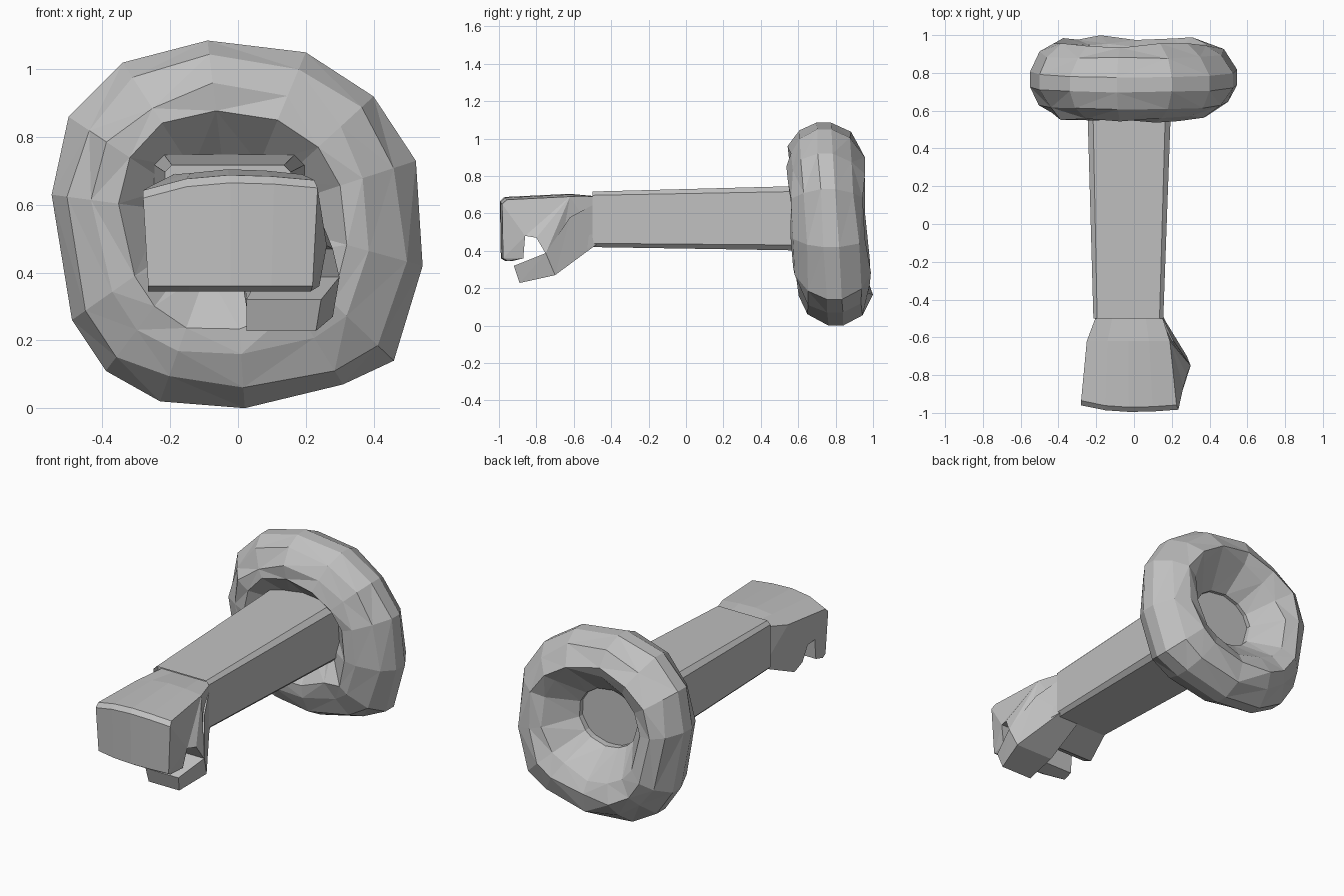
import bpy, bmesh, math, random
from mathutils import Vector

random.seed(11)
cube = bpy.data.objects.get("Cube")
if cube:
    bpy.data.objects.remove(cube)

grey = bpy.data.materials.new("plain grey")
grey.use_nodes = True
colour = (0.53, 0.53, 0.53, 1)
grey.diffuse_color = colour
grey.node_tree.nodes["Principled BSDF"].inputs["Base Color"].default_value = colour


def finish(name, bm):
    bmesh.ops.recalc_face_normals(bm, faces=bm.faces)
    mesh = bpy.data.meshes.new(name)
    bm.to_mesh(mesh)
    bm.free()
    mesh.materials.append(grey)
    obj = bpy.data.objects.new(name, mesh)
    bpy.context.collection.objects.link(obj)


def loft(bm, rings, closed=False):
    """Skin matching rings of points; cap the ends unless closed."""
    loops = [[bm.verts.new(p) for p in ring] for ring in rings]
    pairs = list(zip(loops, loops[1:]))
    if closed:
        pairs.append((loops[-1], loops[0]))
    for a, b in pairs:
        for i in range(len(a)):
            j = (i + 1) % len(a)
            bm.faces.new((a[i], a[j], b[j], b[i]))
    if closed:
        return []
    return [bm.faces.new(loops[0]), bm.faces.new(loops[-1])]


def chamfered(y, x0, x1, z0, z1, c):
    return [(x0 + c, y, z0), (x1 - c, y, z0), (x1, y, z0 + c), (x1, y, z1 - c),
            (x1 - c, y, z1), (x0 + c, y, z1), (x0, y, z1 - c), (x0, y, z0 + c)]


# Sleeve: tapered chamfered box with a recessed cuff
bm = bmesh.new()
caps = loft(bm, [chamfered(-0.5, -0.215, 0.155, 0.42, 0.717, 0.02),
                 chamfered(0.74, -0.25, 0.2, 0.4, 0.75, 0.03)])
bmesh.ops.inset_region(bm, faces=[caps[0]], thickness=0.022)
bmesh.ops.translate(bm, verts=caps[0].verts, vec=(0, 0.04, 0))
finish("sleeve", bm)

# Fist: C-shaped side profile (y, z, right x, left x) bowed across the knuckles
fist = [(-0.46, 0.69, -0.19, 0.14), (-0.62, 0.705, -0.25, 0.19),
        (-0.97, 0.688, -0.28, 0.225), (-0.995, 0.665, -0.28, 0.235),
        (-0.99, 0.36, -0.265, 0.22), (-0.965, 0.345, -0.265, 0.215),
        (-0.87, 0.36, -0.26, 0.24), (-0.86, 0.48, -0.26, 0.262),
        (-0.8, 0.47, -0.255, 0.28), (-0.75, 0.385, -0.255, 0.3),
        (-0.68, 0.35, -0.25, 0.25), (-0.46, 0.44, -0.19, 0.14)]


def fist_section(side):
    ring = []
    bow = side * side
    for i, (y, z, x0, x1) in enumerate(fist):
        x = x0 + (x1 - x0) * (side + 1) / 2
        drop = bow * (0.045 if side < 0 else 0.015) if i in (1, 2, 3) else 0
        back = bow * (0.035 if side < 0 else 0.012) if 2 <= i <= 5 else 0
        ring.append((x, y + back, z - drop))
    return ring


bm = bmesh.new()
for cap in loft(bm, [fist_section(s / 2) for s in range(-2, 3)]):
    # Fan the side of the hand out from the back of the top edge
    corners = list(cap.verts)
    for i, j in ((3, 7), (1, 7), (1, 8), (1, 9)):
        bmesh.ops.connect_verts(bm, verts=[corners[i], corners[j]])
bmesh.ops.triangulate(bm, faces=[f for f in bm.faces if len(f.verts) > 4])
finish("fist", bm)

# Thumb: side profile with its root running back to the wrist
thumb = [(-0.92, 0.32, 0.025, 0.245), (-0.89, 0.228, 0.025, 0.23),
         (-0.7, 0.27, 0.03, 0.28), (-0.47, 0.44, 0.0, 0.14),
         (-0.47, 0.66, 0.0, 0.14), (-0.62, 0.58, 0.0, 0.21),
         (-0.75, 0.388, 0.06, 0.3)]
bm = bmesh.new()
loft(bm, [[(p[k], p[0], p[1]) for p in thumb] for k in (2, 3)])
bmesh.ops.triangulate(bm, faces=[f for f in bm.faces if len(f.verts) > 4])
finish("thumb", bm)

# Ring: faceted uneven torus, irregular outline (x, z), narrowing onto the sleeve
outline = [(0.02, 0), (0.31, 0.07), (0.46, 0.14), (0.545, 0.42), (0.525, 0.73),
           (0.4, 0.92), (0.2, 1.05), (-0.09, 1.085), (-0.34, 1.02), (-0.5, 0.86),
           (-0.55, 0.63), (-0.49, 0.26), (-0.39, 0.11), (-0.23, 0.02)]
section = [(1, -0.04), (0.84, -0.14), (0.6, -0.19), (0.4, -0.2), (0, -0.06),
           (0, 0), (0.36, 0.16), (0.58, 0.195), (0.83, 0.14), (1, 0.04)]
throat = Vector((-0.02, 0.565))
rings = []
for x, z in outline:
    outer = Vector((x, z))
    angle = math.atan2(z - throat.y, x - throat.x)
    inner = throat + Vector((0.2 * math.cos(angle), 0.17 * math.sin(angle)))
    ring = []
    for t, dy in section:
        if 0 < t < 1:
            t += random.uniform(-0.05, 0.05)
        p = inner.lerp(outer, t)
        y = 0.77 - 0.06 * (p.y - 0.54) + dy * random.uniform(0.92, 1.08)
        ring.append((p.x, min(y, 1.0), p.y))
    rings.append(ring)
bm = bmesh.new()
loft(bm, rings, closed=True)
bmesh.ops.triangulate(bm, faces=bm.faces, quad_method='SHORT_EDGE')
finish("ring", bm)
